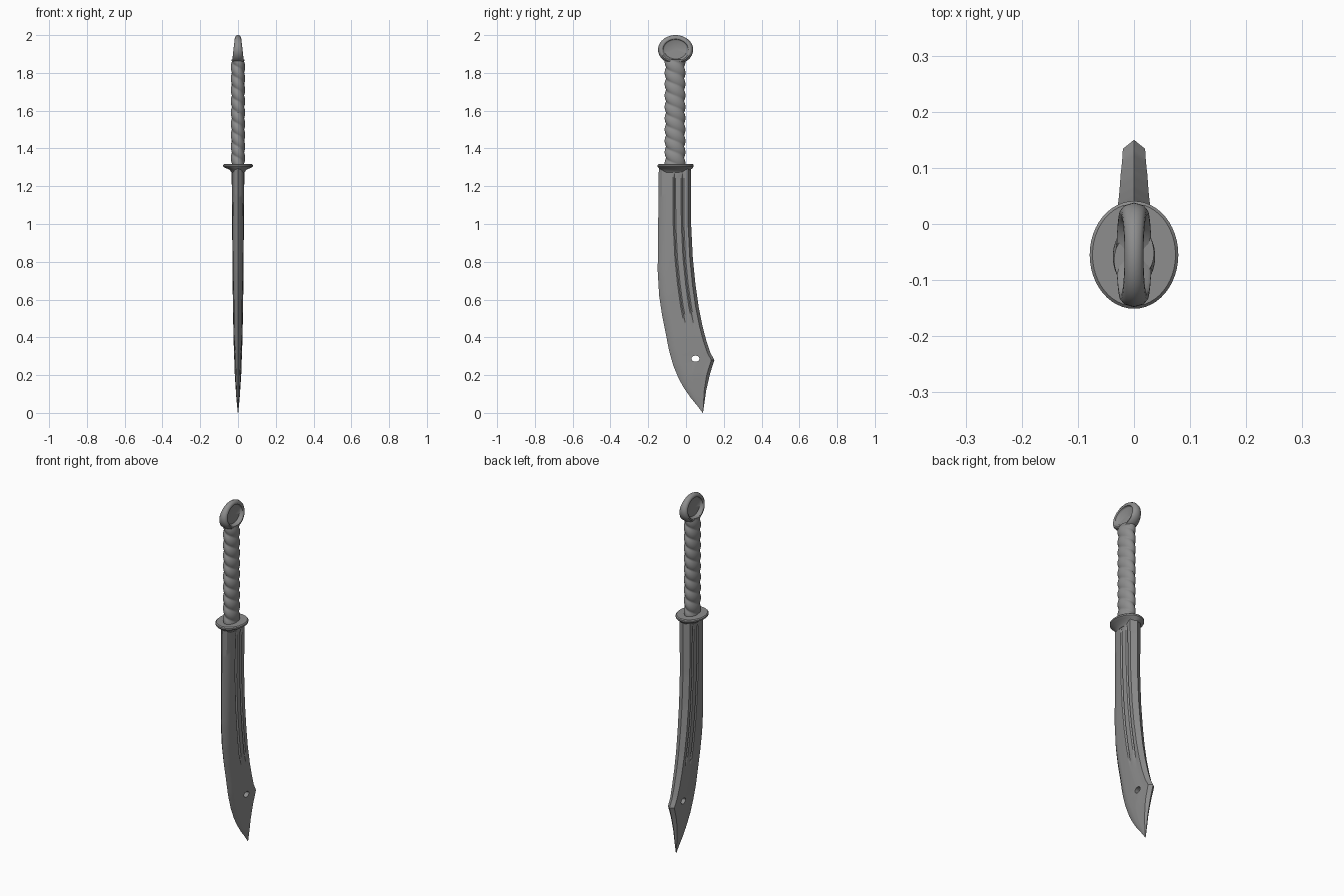
import bpy, bmesh
from math import sin, cos, pi, radians

cube = bpy.data.objects.get("Cube")
if cube:
    bpy.data.objects.remove(cube)

steel = bpy.data.materials.new("grey_steel")
steel.use_nodes = True
steel.diffuse_color = (0.27, 0.27, 0.27, 1)
steel.node_tree.nodes["Principled BSDF"].inputs["Base Color"].default_value = (0.27, 0.27, 0.27, 1)

MID = -0.055  # y of the grip axis


def loft(name, rings, angle=35):
    """Skin a list of equal-length closed rings and cap both ends."""
    bm = bmesh.new()
    loops = [[bm.verts.new(p) for p in ring] for ring in rings]
    n = len(loops[0])
    for a, b in zip(loops, loops[1:]):
        for i in range(n):
            j = (i + 1) % n
            bm.faces.new((a[i], a[j], b[j], b[i]))
    bm.faces.new(loops[0])
    bm.faces.new(loops[-1])
    bmesh.ops.recalc_face_normals(bm, faces=bm.faces)
    mesh = bpy.data.meshes.new(name)
    bm.to_mesh(mesh)
    bm.free()
    mesh.materials.append(steel)
    ob = bpy.data.objects.new(name, mesh)
    bpy.context.collection.objects.link(ob)
    smooth(ob, angle)
    return ob


def smooth(ob, angle):
    bpy.ops.object.select_all(action='DESELECT')
    ob.select_set(True)
    bpy.context.view_layer.objects.active = ob
    bpy.ops.object.shade_smooth_by_angle(angle=radians(angle))


def sample(table, z):
    """Linear lookup in a list of (z, value) pairs with rising z."""
    for (z0, v0), (z1, v1) in zip(table, table[1:]):
        if z <= z1:
            return v0 + (v1 - v0) * max(0, z - z0) / (z1 - z0)
    return table[-1][1]


# Blade: cutting edge, spine and half thickness along its length
edge = [(0, .088), (.04, .058), (.08, .025), (.13, -.01), (.18, -.038), (.25, -.067),
        (.33, -.09), (.42, -.107), (.52, -.127), (.62, -.142), (.75, -.15), (1.3, -.144)]
spine = [(0, .09), (.12, .107), (.21, .128), (.28, .15), (.32, .128), (.38, .108), (.46, .087),
         (.56, .067), (.68, .05), (.82, .036), (1, .027), (1.3, .026)]
thick = [(0, .001), (.08, .009), (.2, .017), (.4, .024), (.7, .029), (1, .031), (1.3, .034)]
groove = [(.43, 0), (.55, .006), (1.24, .007), (1.28, 0)]


def blade_ring(z):
    f, b, h = sample(edge, z), sample(spine, z), sample(thick, z)
    w = b - f
    s = min(1, w / .17)
    g = sample(groove, z)
    half = [(h * .55, f + .018 * s), (h * .8, f + .045 * s), (h * .92, b - .1 * s)]
    for d in (.088, .045):  # two narrow fullers
        half += [(h * .95, b - (d + .007) * s), (h * .95 - g, b - d * s),
                 (h * .96, b - (d - .007) * s)]
    half.append((h, b - .016 * s))
    return ([(0, f, z)] + [(x, y, z) for x, y in half] + [(0, b, z)]
            + [(-x, y, z) for x, y in reversed(half)])


heights = sorted({round(i * .02, 3) for i in range(66)} | {.25, .31})
blade = loft("blade", [blade_ring(z) for z in heights], 28)

# Round hole near the tip
bpy.ops.mesh.primitive_cylinder_add(vertices=24, radius=1, depth=.2,
                                    location=(0, .05, .287), rotation=(0, pi / 2, 0))
cutter = bpy.context.object
cutter.name = "hole_cutter"
cutter.scale = (.016, .021, 1)
cutter.hide_render = True
cutter.hide_set(True)
cutter.display_type = 'WIRE'
cut = blade.modifiers.new("hole", 'BOOLEAN')
cut.operation = 'DIFFERENCE'
cut.solver = 'EXACT'
cut.object = cutter


def ellipse(rx, ry, z, n=48):
    return [(rx * cos(2 * pi * i / n), MID + ry * sin(2 * pi * i / n), z) for i in range(n)]


# Oval guard with a flared underside
loft("guard", [ellipse(.034, .07, 1.272), ellipse(.045, .08, 1.288), ellipse(.066, .09, 1.296),
               ellipse(.079, .096, 1.304), ellipse(.079, .096, 1.312), ellipse(.074, .091, 1.317)])


# Grip: two-start twisted cord
def grip_ring(z, n=48):
    ring = []
    for i in range(n):
        a = 2 * pi * i / n
        k = .84 + .18 * abs(sin(a + pi * z / .06)) ** .7
        ring.append((.037 * k * cos(a), MID - .003 + .054 * k * sin(a), z))
    return ring


loft("grip", [grip_ring(1.31 + .56 * i / 110) for i in range(111)], 50)

# Pommel: oval ring with a sunken disc on each side, thinner at the top
rim = [(.0, .3), (.64, .3), (.69, .45), (.72, .85), (.78, 1), (.86, .98), (.95, .7)]
profile = rim + [(1, 0)] + [(r, -x) for r, x in reversed(rim)]


def pommel_ring(r, x, n=48):
    ring = []
    for i in range(n):
        a = 2 * pi * i / n
        z = 1.923 + .077 * max(r, .01) * sin(a)
        h = .033 - .018 * (z - 1.846) / .154
        ring.append((x * h, MID + .093 * max(r, .01) * cos(a), z))
    return ring


loft("pommel", [pommel_ring(r, x) for r, x in profile], 40)
